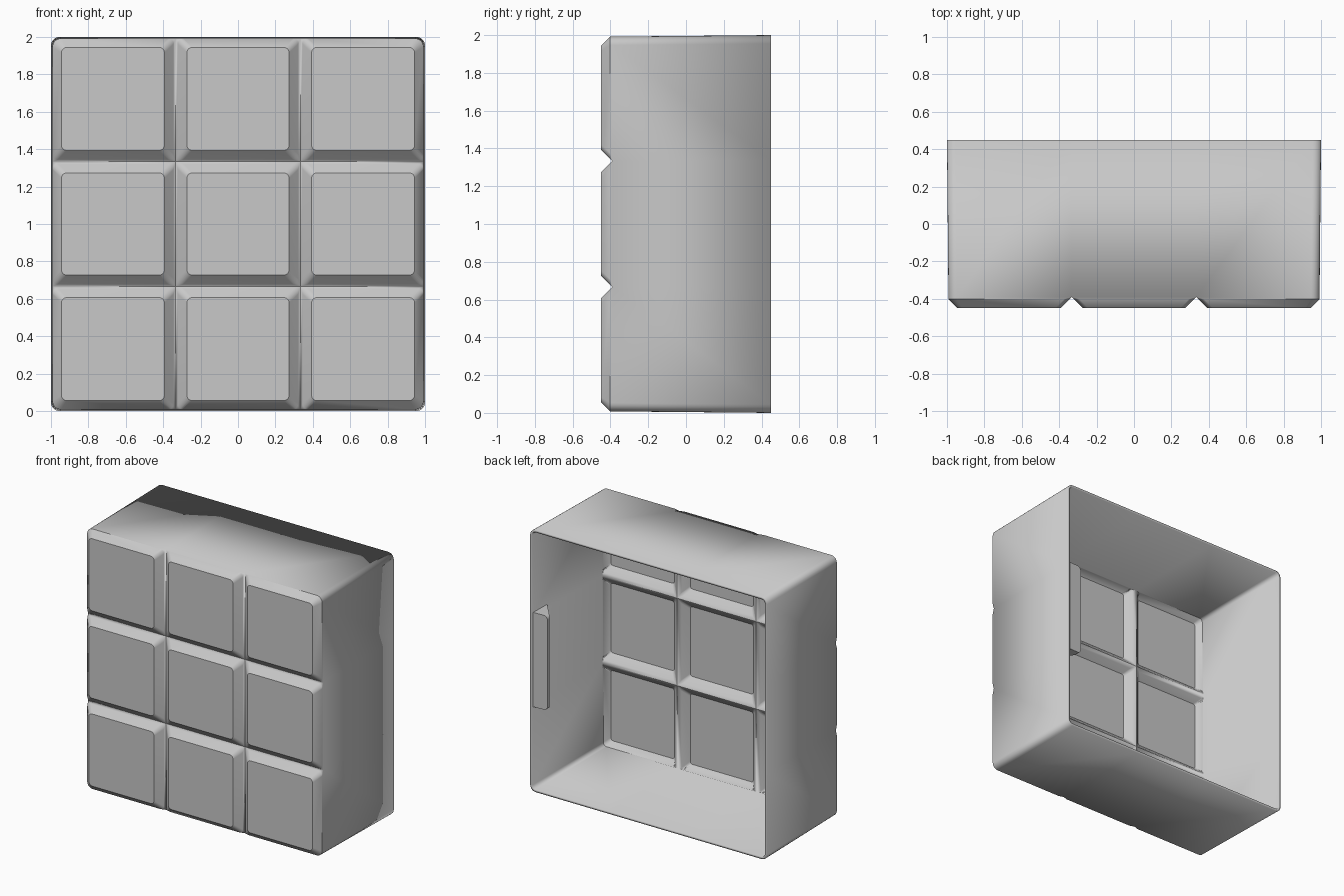
import bpy, bmesh, math

if "Cube" in bpy.data.objects:
    bpy.data.objects.remove(bpy.data.objects["Cube"], do_unlink=True)

grey = bpy.data.materials.new("light_grey")
grey.use_nodes = True
grey.diffuse_color = (0.58, 0.58, 0.58, 1)
grey.node_tree.nodes["Principled BSDF"].inputs["Base Color"].default_value = grey.diffuse_color

FRONT, SHOULDER, GROOVE, BACK = -0.45, -0.402, -0.39, 0.45
BODY = 0.992                      # half size behind the front bevel
PITCH = 1 / 3                     # half size of one cell
EDGES = [-BODY, -PITCH, PITCH, BODY]
SEGMENTS = 5


def make_object(name, bm):
    mesh = bpy.data.meshes.new(name)
    bm.to_mesh(mesh)
    bm.free()
    mesh.materials.append(grey)
    obj = bpy.data.objects.new(name, mesh)
    bpy.context.collection.objects.link(obj)
    return obj


def rounded_loop(bm, box, y, radii):
    """Counter-clockwise rounded rectangle facing the front."""
    x0, x1, z0, z1 = box
    corners = [(x0, z0, 1, 1), (x1, z0, -1, 1), (x1, z1, -1, -1), (x0, z1, 1, -1)]
    verts = []
    for k, ((x, z, sx, sz), r) in enumerate(zip(corners, radii)):
        for s in range(SEGMENTS + 1):
            a = math.pi + (k + s / SEGMENTS) * math.pi / 2
            verts.append(bm.verts.new((x + r * (sx + math.cos(a)), y,
                                       1 + z + r * (sz + math.sin(a)))))
    return verts


def bridge(bm, a, b):
    for i in range(len(a)):
        j = (i + 1) % len(a)
        bm.faces.new((a[i], b[i], b[j], a[j]))


def inset(lo, hi, rim, groove):
    """Inset a span, by a different amount on the body's rim."""
    return (lo + (rim if lo == -BODY else groove), hi - (rim if hi == BODY else groove))


# Box shell: nine bevelled front panels, then the four walls
bm = bmesh.new()
for ix in range(3):
    for iz in range(3):
        xs, zs = EDGES[ix:ix + 2], EDGES[iz:iz + 2]
        ends = [(xs[0], zs[0]), (xs[1], zs[0]), (xs[1], zs[1]), (xs[0], zs[1])]
        outer = [abs(x) == BODY and abs(z) == BODY for x, z in ends]
        panel = rounded_loop(bm, inset(*xs, 0.048, 0.06) + inset(*zs, 0.048, 0.06),
                             FRONT, [0.028] * 4)
        shoulder = rounded_loop(bm, inset(*xs, 0, 0.012) + inset(*zs, 0, 0.012),
                                SHOULDER, [0.045 if o else 0.03 for o in outer])
        seam = rounded_loop(bm, (*xs, *zs), GROOVE, [0.045 if o else 0 for o in outer])
        bm.faces.new(panel)
        bridge(bm, panel, shoulder)
        bridge(bm, shoulder, seam)
bmesh.ops.remove_doubles(bm, verts=bm.verts[:], dist=0.0005)
rim = [e for e in bm.edges if e.is_boundary]
walls = bmesh.ops.extrude_edge_only(bm, edges=rim)["geom"]
for v in walls:
    if isinstance(v, bmesh.types.BMVert):
        v.co = (v.co.x / BODY, BACK, 1 + (v.co.z - 1) / BODY)
bmesh.ops.recalc_face_normals(bm, faces=bm.faces[:])
if min(bm.faces, key=lambda f: f.calc_center_median().y).normal.y > 0:
    bmesh.ops.reverse_faces(bm, faces=bm.faces[:])
shell = make_object("box_shell", bm)
thickness = shell.modifiers.new("wall_thickness", "SOLIDIFY")
thickness.thickness = 0.018
thickness.offset = -1
thickness.use_even_offset = True

# Wedge-shaped tab inside one wall, at the open back
bm = bmesh.new()
profile = [(0.985, 0.44), (0.865, 0.435), (0.865, 0.41), (0.985, 0.27)]
bottom = [bm.verts.new((x, y, 0.64)) for x, y in profile]
top = [bm.verts.new((x, y, 1.36)) for x, y in profile]
bm.faces.new(bottom)
bm.faces.new(top)
bridge(bm, bottom, top)
bmesh.ops.recalc_face_normals(bm, faces=bm.faces[:])
tips = [e for e in bm.edges if all(v.co.x < 0.9 for v in e.verts)
        and e.verts[0].co.z == e.verts[1].co.z]
bmesh.ops.bevel(bm, geom=tips, offset=0.03, segments=4, profile=0.5, affect="EDGES")
tab = make_object("inner_tab", bm)

# Soft corners, crisp bevels
for obj in (shell, tab):
    bpy.ops.object.select_all(action="DESELECT")
    obj.select_set(True)
    bpy.context.view_layer.objects.active = obj
    bpy.ops.object.shade_smooth_by_angle(angle=math.radians(30))
